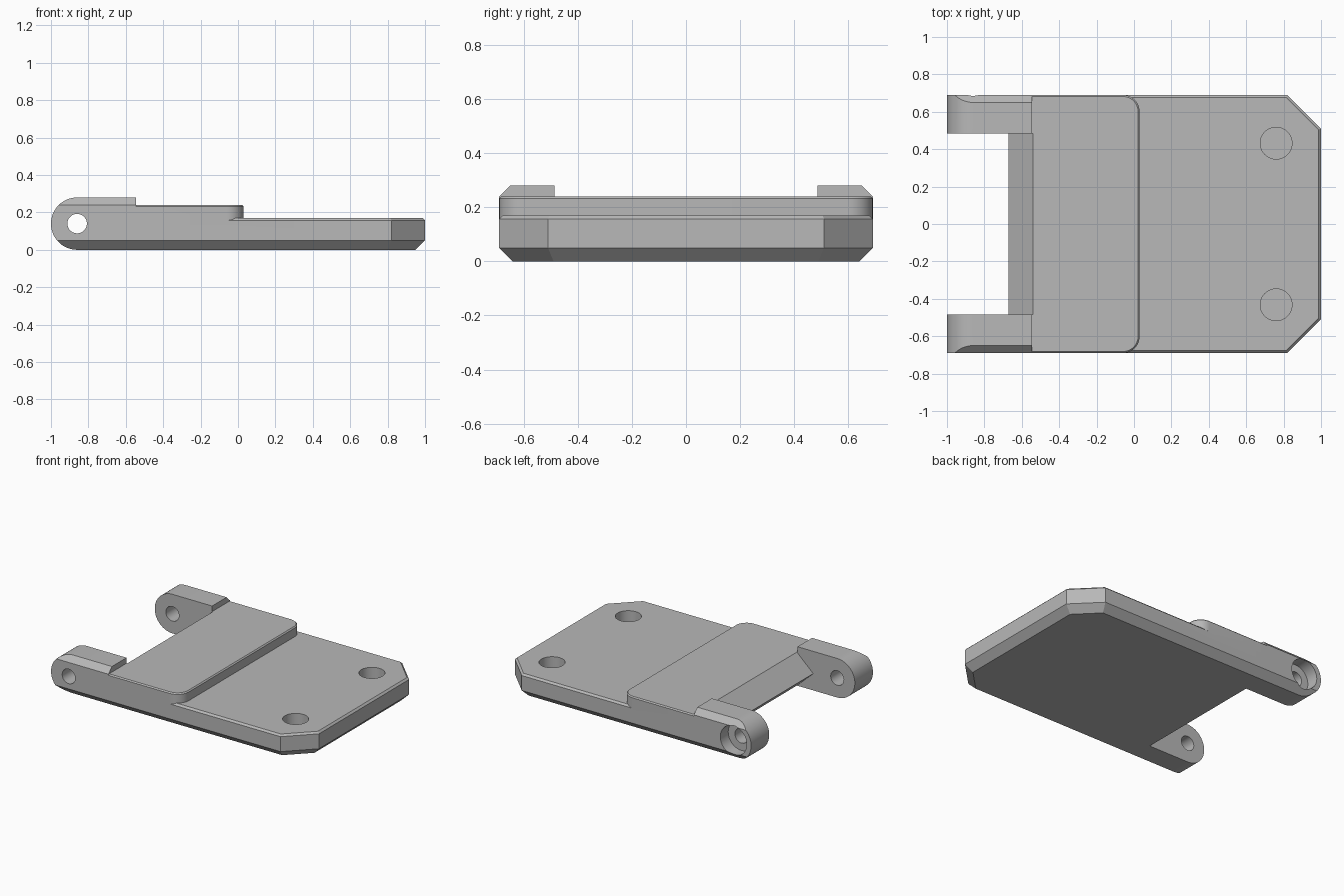
import bpy, bmesh, math
from mathutils import Vector

if "Cube" in bpy.data.objects:
    bpy.data.objects.remove(bpy.data.objects["Cube"])

WIDTH = 0.69                 # half depth of the plate
PIN = Vector((-0.86, 0.14))  # hinge axis in x, z
END_R = 0.14                 # radius of the hinge ends

grey = bpy.data.materials.new("grey plastic")
grey.use_nodes = True
grey.diffuse_color = (0.48, 0.48, 0.48, 1)
grey.node_tree.nodes["Principled BSDF"].inputs["Base Color"].default_value = (0.48, 0.48, 0.48, 1)


def loft(name, rings):
    """Closed solid through rings of 3D points."""
    bm = bmesh.new()
    loops = [[bm.verts.new(p) for p in ring] for ring in rings]
    for a, b in zip(loops, loops[1:]):
        for i in range(len(a)):
            j = (i + 1) % len(a)
            bm.faces.new((a[i], a[j], b[j], b[i]))
    bm.faces.new(loops[0][::-1])
    bm.faces.new(loops[-1])
    bmesh.ops.recalc_face_normals(bm, faces=bm.faces)
    mesh = bpy.data.meshes.new(name)
    bm.to_mesh(mesh)
    bm.free()
    mesh.materials.append(grey)
    ob = bpy.data.objects.new(name, mesh)
    bpy.context.collection.objects.link(ob)
    return ob


def inset(outline, d):
    """Shrink a counter-clockwise outline by d with mitred corners."""
    pts = [Vector(p) for p in outline]
    result = []
    for i, p in enumerate(pts):
        a = (p - pts[i - 1]).normalized()
        b = (pts[(i + 1) % len(pts)] - p).normalized()
        n1, n2 = Vector((-a.y, a.x)), Vector((-b.y, b.x))
        result.append(p + (n1 + n2) * d / (1 + n1.dot(n2)))
    return result


def slab(name, outline, layers):
    return loft(name, [[(p.x, p.y, z) for p in inset(outline, d)] for d, z in layers])


def prism_y(name, profile, y0, y1):
    return loft(name, [[(x, y, z) for x, z in profile] for y in (y0, y1)])


def arc(cx, cy, r, start, end, n):
    angles = [math.radians(start + (end - start) * i / n) for i in range(n + 1)]
    return [(cx + r * math.cos(t), cy + r * math.sin(t)) for t in angles]


def circle(cx, cy, r, n=48):
    return arc(cx, cy, r, 0, 360, n)[:-1]


def combine(target, tool, operation):
    mod = target.modifiers.new(operation, 'BOOLEAN')
    mod.operation = operation
    mod.solver = 'EXACT'
    mod.object = tool
    bpy.context.view_layer.objects.active = target
    bpy.ops.object.modifier_apply(modifier=mod.name)
    bpy.data.objects.remove(tool)


# Lower plate with clipped corners and chamfered rims
plate_outline = [(-1.3, -WIDTH), (0.82, -WIDTH), (1, -0.51),
                 (1, 0.51), (0.82, WIDTH), (-1.3, WIDTH)]
plate = slab("hinge_plate", plate_outline,
             [(0.05, 0), (0, 0.05), (0, 0.157), (0.013, 0.17)])

# Raised step with rounded front corners
R = 0.09
step_outline = ([(-1.3, -WIDTH)]
                + arc(0.03 - R, -WIDTH + R, R, -90, 0, 12)
                + arc(0.03 - R, WIDTH - R, R, 0, 90, 12)
                + [(-1.3, WIDTH)])
combine(plate, slab("step", step_outline, [(0, 0.1), (0, 0.232), (0.008, 0.24)]), 'UNION')

# Hinge ears, chamfered along the outer top edge
for s in (-1, 1):
    section = [(WIDTH, 0.1), (WIDTH, 0.24), (0.65, 0.28), (0.4, 0.28), (0.4, 0.1)]
    ear = loft("ear", [[(x, s * y, z) for y, z in section] for x in (-1.3, -0.545)])
    combine(plate, ear, 'UNION')

# Gap between the ears, leaving a pointed edge on the plate
gap = [(-1.5, -0.06), (-0.475, -0.06), (-0.67, 0.12), (-0.475, 0.3), (-1.5, 0.3)]
combine(plate, prism_y("gap", gap, -0.485, 0.485), 'DIFFERENCE')

# Round the hinge ends
rounding = ([(-1.5, -0.1), (PIN.x, -0.1)]
            + arc(PIN.x, PIN.y, END_R, 270, 90, 32)
            + [(PIN.x, 0.4), (-1.5, 0.4)])
combine(plate, prism_y("rounding", rounding, -1, 1), 'DIFFERENCE')

# Pin hole and the counterbore on the back ear
combine(plate, prism_y("pin_hole", circle(PIN.x, PIN.y, 0.052), -1, 1), 'DIFFERENCE')
combine(plate, prism_y("counterbore", circle(PIN.x, PIN.y, 0.105), 0.6, 1), 'DIFFERENCE')

# Two blind round pockets in the plate
for s in (-1, 1):
    pocket = slab("pocket", circle(0.76, s * 0.432, 0.085), [(0, 0.05), (0, 0.3)])
    combine(plate, pocket, 'DIFFERENCE')

# Smooth the curved walls, keep edges crisp
bpy.ops.object.select_all(action='DESELECT')
plate.select_set(True)
bpy.context.view_layer.objects.active = plate
bpy.ops.object.shade_smooth_by_angle(angle=math.radians(25))
